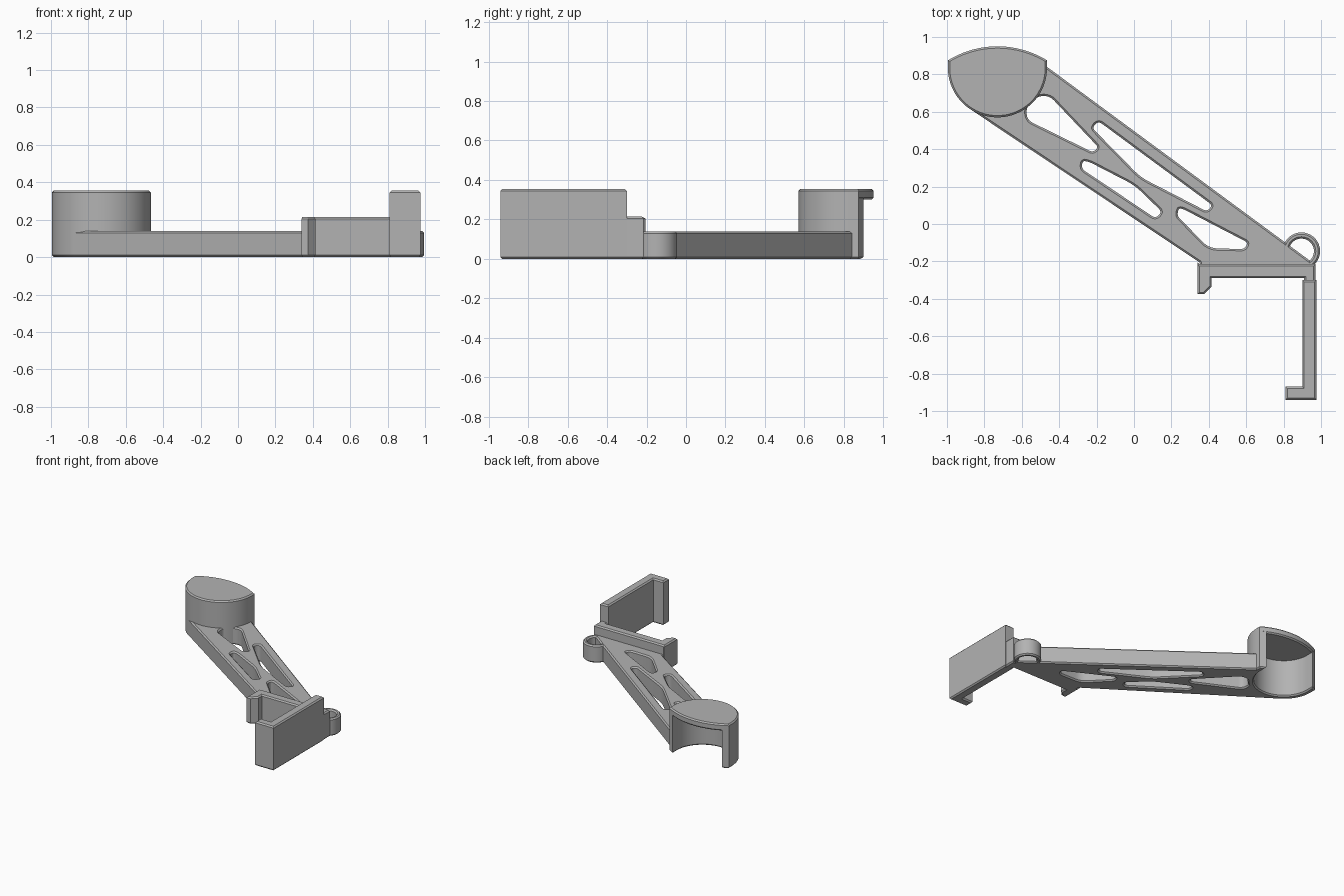
import bpy
from math import cos, sin, radians, sqrt
from mathutils import Vector

cube = bpy.data.objects.get("Cube")
if cube:
    bpy.data.objects.remove(cube, do_unlink=True)

grey = bpy.data.materials.new("plain grey")
grey.use_nodes = True
colour = (0.45, 0.45, 0.45, 1)
grey.diffuse_color = colour
grey.node_tree.nodes["Principled BSDF"].inputs["Base Color"].default_value = colour


def arc(cx, cy, r, a0, a1, n):
    """Points on a circular arc, angles in degrees."""
    angles = [radians(a0 + (a1 - a0) * i / n) for i in range(n + 1)]
    return [(cx + r * cos(a), cy + r * sin(a)) for a in angles]


def rounded(points, size=0.05, steps=5):
    """Round every corner of an outline."""
    out = []
    pts = [Vector(p) for p in points]
    for i, p in enumerate(pts):
        to_a, to_b = pts[i - 1] - p, pts[(i + 1) % len(pts)] - p
        d = min(size, 0.48 * to_a.length, 0.48 * to_b.length)
        a, b = p + to_a.normalized() * d, p + to_b.normalized() * d
        for k in range(steps + 1):
            t = k / steps
            out.append(a * (1 - t) ** 2 + p * 2 * t * (1 - t) + b * t * t)
    return out


def plate(name, outlines, z0, z1, bevel=0.01):
    """Extrude a flat outline with holes, chamfering its rims."""
    curve = bpy.data.curves.new(name, 'CURVE')
    curve.dimensions = '2D'
    curve.fill_mode = 'BOTH'
    curve.extrude = (z1 - z0) / 2 - bevel
    curve.bevel_depth = bevel
    curve.bevel_resolution = 0
    curve.offset = -bevel
    for outline in outlines:
        spline = curve.splines.new('POLY')
        spline.points.add(len(outline) - 1)
        for point, (x, y) in zip(spline.points, outline):
            point.co = (x, y, 0, 1)
        spline.use_cyclic_u = True
    temp = bpy.data.objects.new(name + " outline", curve)
    bpy.context.collection.objects.link(temp)
    bpy.context.view_layer.update()
    graph = bpy.context.evaluated_depsgraph_get()
    mesh = bpy.data.meshes.new_from_object(temp.evaluated_get(graph))
    bpy.data.objects.remove(temp, do_unlink=True)
    mesh.materials.clear()
    mesh.materials.append(grey)
    obj = bpy.data.objects.new(name, mesh)
    obj.location.z = (z0 + z1) / 2
    bpy.context.collection.objects.link(obj)
    bpy.ops.object.select_all(action='DESELECT')
    obj.select_set(True)
    bpy.context.view_layer.objects.active = obj
    bpy.ops.object.shade_smooth_by_angle(angle=radians(30))
    return obj


# Cup: half-round wall, open below and behind, under a closed lid
CX, CY, R, INNER = -0.73, 0.835, 0.265, 0.22
BACK_R, BACK_Y = 0.506, 0.444


def back_point(dx):
    return (CX + dx, BACK_Y + sqrt(BACK_R ** 2 - dx ** 2))


lid = arc(CX, CY, R, 180, 360, 40)
lid += [back_point(R - 2 * R * i / 20) for i in range(21)]
plate("cup_lid", [lid], 0.30, 0.355)

wall = [back_point(-R)] + arc(CX, CY, R, 180, 360, 40) + [back_point(R), back_point(INNER)]
wall += arc(CX, CY, INNER, 360, 180, 40) + [back_point(-INNER)]
plate("cup_wall", [wall], 0, 0.33)

# Arm: slanted plate pierced by rounded truss openings
arm = arc(CX, CY, 0.235, 0, -123.5, 24)
arm += [(-0.876, 0.614), (0.35, -0.205), (0.36, -0.25), (0.95, -0.25),
        (0.95, -0.203), (0.81, -0.10), (-0.465, 0.84)]
openings = [
    [(-0.578, 0.62), (-0.57, 0.555), (-0.22, 0.383), (-0.19, 0.41), (-0.45, 0.684), (-0.515, 0.684)],
    [(-0.19, 0.55), (-0.225, 0.515), (0.035, 0.25), (0.39, 0.067), (0.42, 0.10)],
    [(-0.275, 0.34), (-0.28, 0.295), (0.115, 0.03), (0.15, 0.065), (0.005, 0.206), (-0.235, 0.33)],
    [(0.24, 0.085), (0.23, 0.045), (0.40, -0.13), (0.59, -0.134), (0.61, -0.10), (0.267, 0.078)],
]
plate("arm", [arm] + [rounded(o) for o in openings], 0, 0.14)

# Cable loop beside the arm
plate("side_loop", [arc(0.895, -0.145, r, 0, 350, 35) for r in (0.10, 0.067)], 0, 0.14)

# Clip: cross bar with a short tab, and a tall hooked side plate
bar = [(0.34, -0.205), (0.34, -0.375), (0.375, -0.375), (0.415, -0.335), (0.415, -0.29),
       (0.91, -0.29), (0.91, -0.40), (0.96, -0.40), (0.97, -0.29), (0.97, -0.215), (0.35, -0.215)]
plate("clip_bar", [bar], 0, 0.215)

hook = [(0.90, -0.30), (0.90, -0.87), (0.81, -0.87), (0.81, -0.94), (0.975, -0.94), (0.975, -0.30)]
plate("clip_hook", [hook], 0, 0.355)
